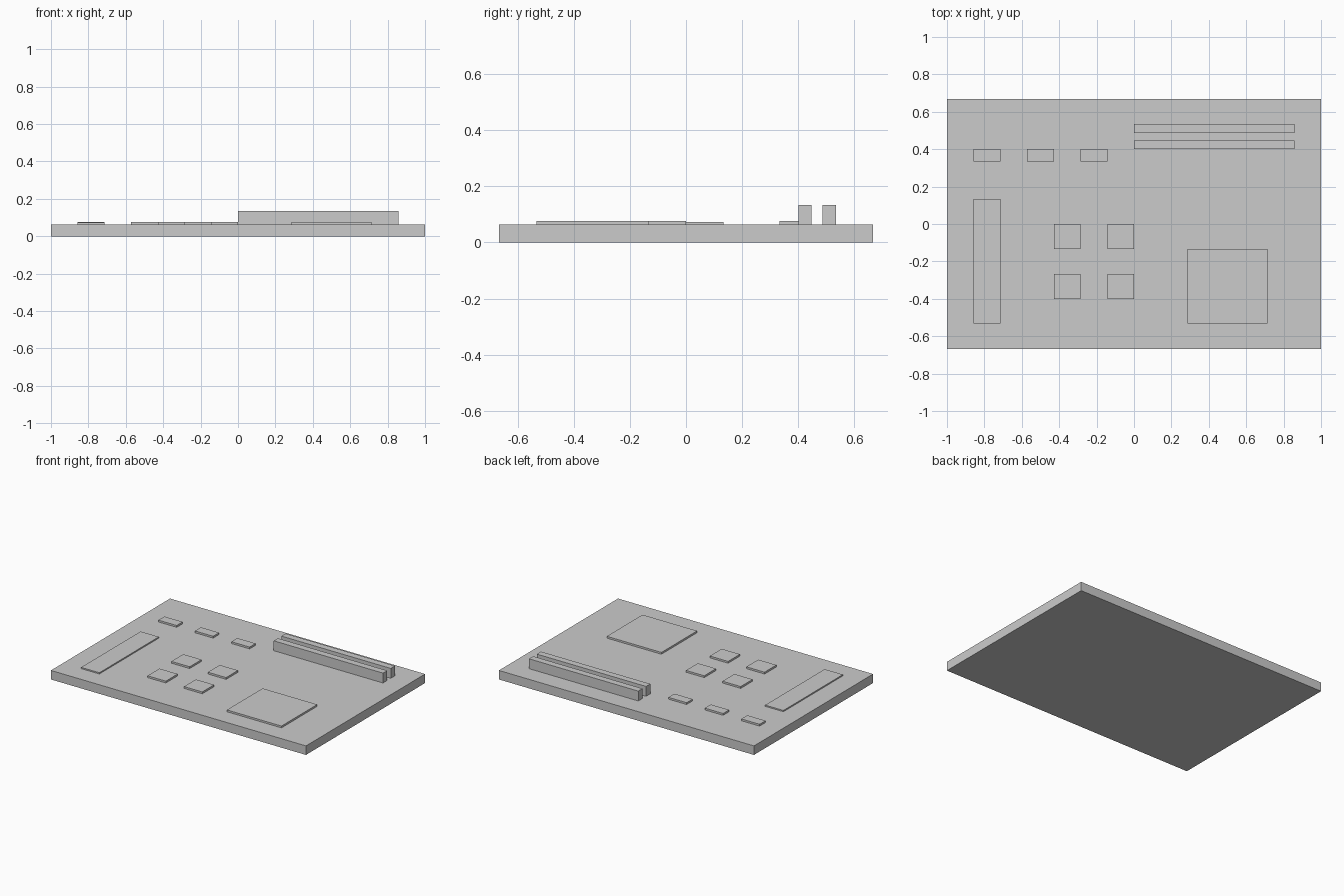
import bpy

if "Cube" in bpy.data.objects:
    bpy.data.objects.remove(bpy.data.objects["Cube"])

TOP = 0.064  # upper face of the board


def box(name, x0, x1, y0, y1, z0, z1):
    bpy.ops.mesh.primitive_cube_add(
        size=1, location=((x0 + x1) / 2, (y0 + y1) / 2, (z0 + z1) / 2))
    ob = bpy.context.object
    ob.name = name
    ob.scale = (x1 - x0, y1 - y0, z1 - z0)
    bpy.ops.object.transform_apply(location=False, rotation=False, scale=True)
    return ob


# Base board
box("board", -1, 1, -0.667, 0.667, 0, TOP)

# Large processor and long edge connector
box("processor", 0.286, 0.714, -0.533, -0.133, TOP, 0.077)
box("edge_connector", -0.857, -0.714, -0.533, 0.133, TOP, 0.073)

# Two tall memory slots
for i, y in enumerate((0.4, 0.487)):
    box(f"memory_slot_{i + 1}", 0, 0.857, y, y + 0.047, TOP, 0.134)

# Two by two group of square chips
for i, x in enumerate((-0.429, -0.143)):
    for j, y in enumerate((-0.4, -0.133)):
        box(f"chip_{i + 1}_{j + 1}", x, x + 0.143, y, y + 0.133, TOP, 0.077)

# Row of three small components
for i in range(3):
    x = -0.857 + i * 0.286
    box(f"small_component_{i + 1}", x, x + 0.143, 0.333, 0.4, TOP, 0.077)
